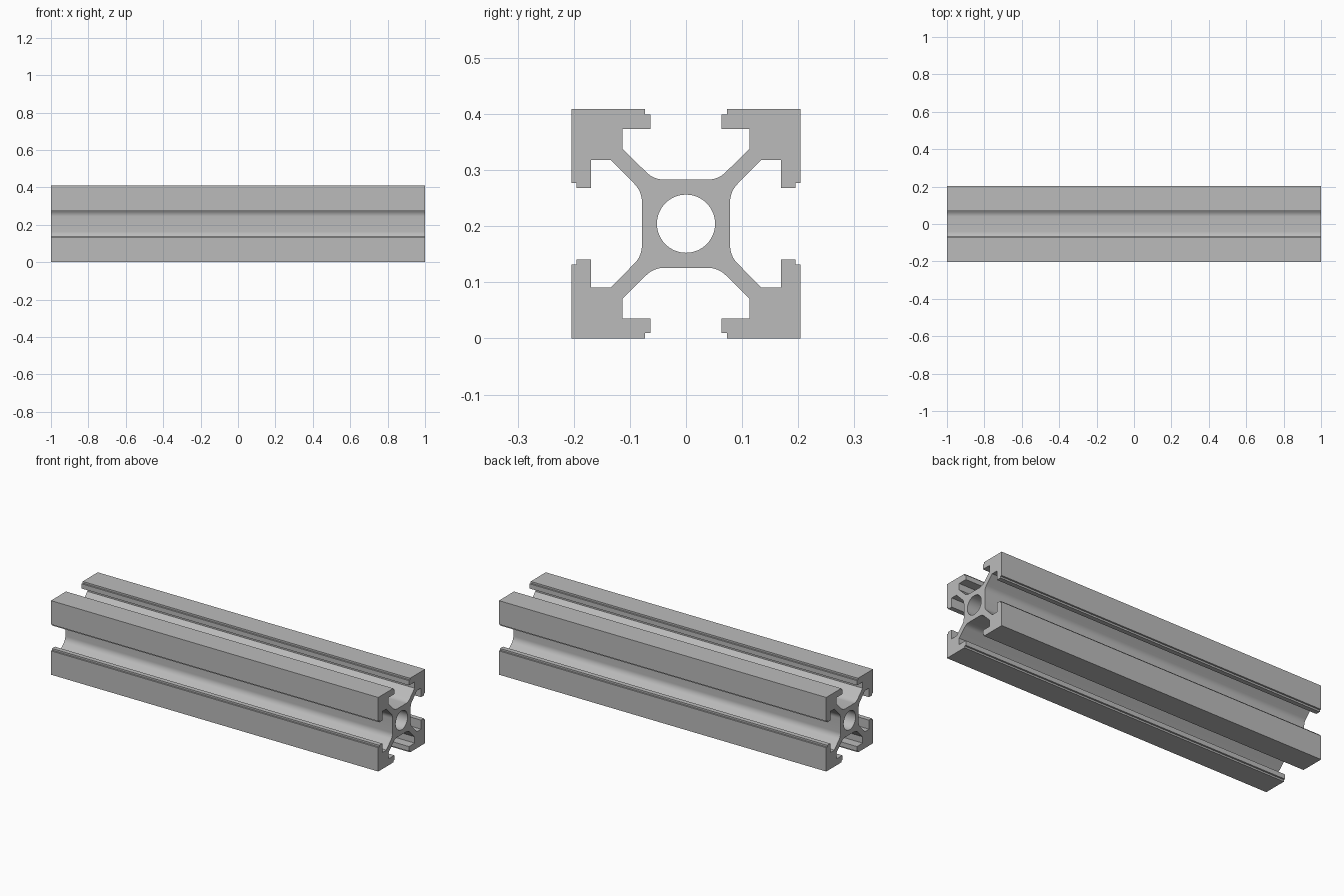
import bpy
import bmesh
from math import sin, cos, pi, radians
from mathutils import Matrix

cube = bpy.data.objects.get("Cube")
if cube:
    bpy.data.objects.remove(cube, do_unlink=True)

HALF = 0.2045        # half the width of the bar
LENGTH = 2.0
BORE = 0.0518        # radius of the centre bore
CORE = 0.0786        # half the width of the core
FLAT = 0.039         # half the flat part of the slot floor
FILLET = 0.045       # radius where the floor meets the rib

metal = bpy.data.materials.new("Grey aluminium")
metal.use_nodes = True
grey = (0.5, 0.5, 0.5, 1)
metal.diffuse_color = grey
metal.node_tree.nodes["Principled BSDF"].inputs["Base Color"].default_value = grey

# Right half of one T-slot, from the floor out to the corner of the bar
half_slot = []
for i in range(9):
    a = radians(-90 + 45 * i / 8)
    half_slot.append((FLAT + FILLET * cos(a), CORE + FILLET + FILLET * sin(a)))
half_slot += [(0.1134, 0.134), (0.1134, 0.169), (0.0634, 0.169),
              (0.0634, 0.195), (0.073, 0.195), (0.073, HALF)]

# Mirror the half slot, then repeat it on all four sides
slot = [(-u, v) for u, v in reversed(half_slot)] + half_slot + [(HALF, HALF)]
outline = []
for k in range(4):
    c, s = cos(-k * pi / 2), sin(-k * pi / 2)
    outline += [(u * c - v * s, u * s + v * c) for u, v in slot]

SIDES = 64
bore = [(BORE * cos(2 * pi * i / SIDES), BORE * sin(2 * pi * i / SIDES))
        for i in range(SIDES)]

# Filled section with the bore as a hole, extruded along its normal
curve = bpy.data.curves.new("section", 'CURVE')
curve.dimensions = '2D'
curve.fill_mode = 'BOTH'
curve.extrude = LENGTH / 2
for loop in (outline, bore):
    spline = curve.splines.new('POLY')
    spline.points.add(len(loop) - 1)
    for point, (u, v) in zip(spline.points, loop):
        point.co = (u, v, 0, 1)
    spline.use_cyclic_u = True
helper = bpy.data.objects.new("section", curve)
bpy.context.collection.objects.link(helper)
bpy.context.view_layer.update()
mesh = bpy.data.meshes.new_from_object(
    helper.evaluated_get(bpy.context.evaluated_depsgraph_get()))
bpy.data.objects.remove(helper, do_unlink=True)

# Lay the bar along x, standing on the ground
lay = Matrix(((0, 0, 1, 0), (1, 0, 0, 0), (0, 1, 0, HALF), (0, 0, 0, 1)))
bm = bmesh.new()
bm.from_mesh(mesh)
bmesh.ops.remove_doubles(bm, verts=bm.verts, dist=0.00005)
bm.transform(lay)
bmesh.ops.recalc_face_normals(bm, faces=bm.faces)
bm.to_mesh(mesh)
bm.free()
mesh.name = "slotted_bar"
mesh.materials.clear()
mesh.materials.append(metal)

bar = bpy.data.objects.new("slotted_bar", mesh)
bpy.context.collection.objects.link(bar)
bpy.ops.object.select_all(action='DESELECT')
bar.select_set(True)
bpy.context.view_layer.objects.active = bar
bpy.ops.object.shade_smooth_by_angle(angle=radians(30))
